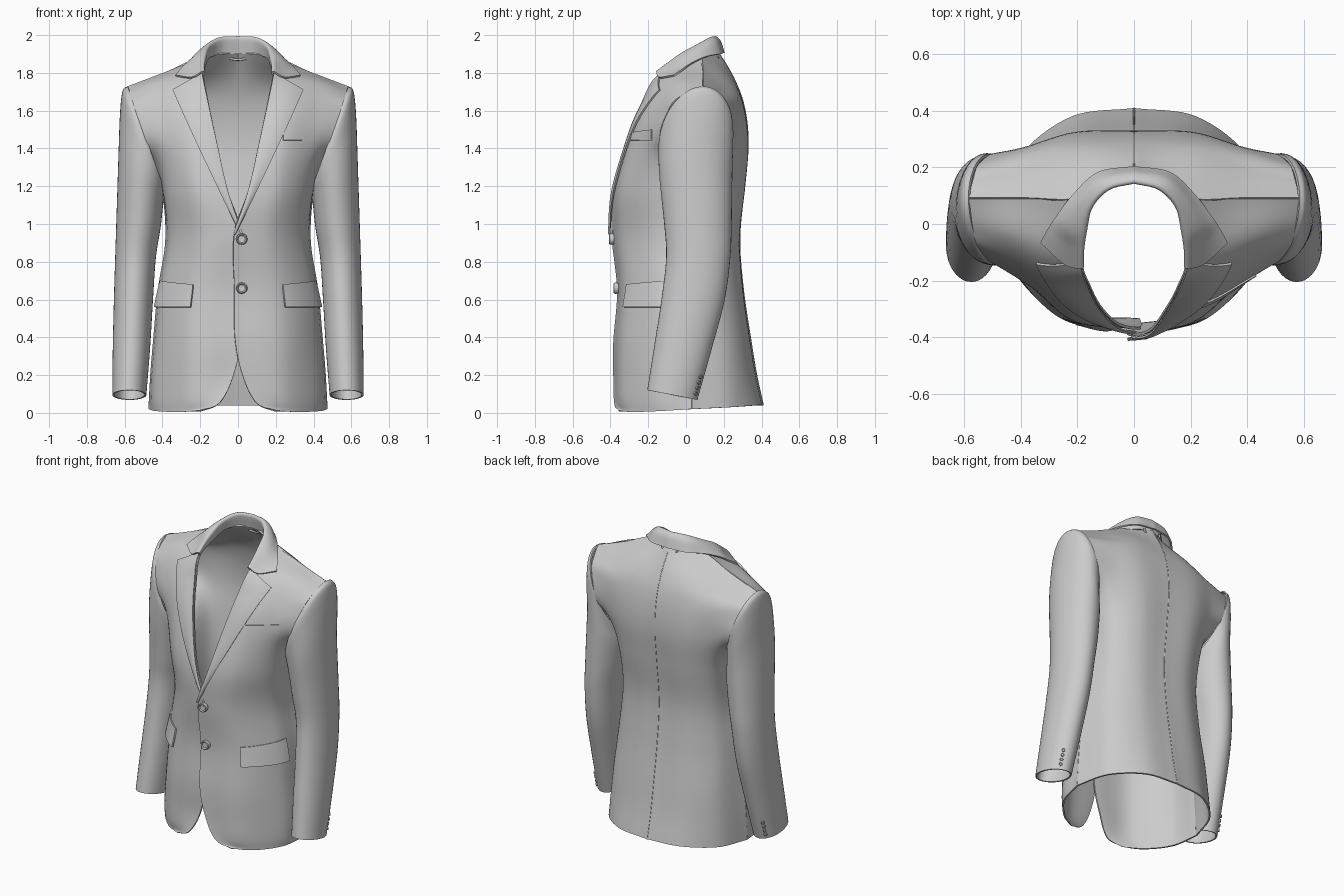
import bpy, math
from mathutils import Vector
from mathutils.bvhtree import BVHTree

if "Cube" in bpy.data.objects:
    bpy.data.objects.remove(bpy.data.objects["Cube"])


def cat(pts, t):
    """Smooth curve through evenly spaced points, t in 0..1."""
    n = len(pts) - 1
    f = min(max(t, 0), 1) * n
    i = min(int(f), n - 1)
    f -= i
    b, c = pts[i], pts[i + 1]
    a = pts[i - 1] if i > 0 else b * 2 - c
    d = pts[i + 2] if i + 2 <= n else c * 2 - b
    return (b * 2 + (c - a) * f + (a * 2 - b * 5 + c * 4 - d) * f ** 2
            + (b * 3 - a - c * 3 + d) * f ** 3) * 0.5


def vecs(rows):
    return [[Vector(p) for p in r] for r in rows]


def surf(net, u, v):
    return cat([cat(r, u) for r in net], v)


def grid(fn, nu, nv, wrap=False):
    cols = nu if wrap else nu + 1
    vs = [Vector(fn(i / nu, j / nv)) for j in range(nv + 1) for i in range(cols)]
    fs = [(j * cols + i, j * cols + (i + 1) % cols, (j + 1) * cols + (i + 1) % cols, (j + 1) * cols + i)
          for j in range(nv) for i in range(nu)]
    return vs, fs


def sheet(name, data, thick=0.01, mirror=False):
    me = bpy.data.meshes.new(name)
    me.from_pydata([tuple(v) for v in data[0]], [], data[1])
    ob = bpy.data.objects.new(name, me)
    bpy.context.collection.objects.link(ob)
    if mirror:
        ob.modifiers.new("mirror", 'MIRROR').merge_threshold = 0.002
    if thick:
        m = ob.modifiers.new("cloth", 'SOLIDIFY')
        m.thickness, m.offset = thick, 0
    bpy.ops.object.select_all(action='DESELECT')
    bpy.context.view_layer.objects.active = ob
    ob.select_set(True)
    for m in list(ob.modifiers):
        bpy.ops.object.modifier_apply(modifier=m.name)
    bpy.ops.object.shade_smooth_by_angle(angle=math.radians(40))
    return ob


def tube(name, pts, r):
    cu = bpy.data.curves.new(name, 'CURVE')
    cu.dimensions, cu.bevel_depth, cu.bevel_resolution = '3D', r, 2
    sp = cu.splines.new('POLY')
    sp.points.add(len(pts) - 1)
    for p, q in zip(sp.points, pts):
        p.co = (*q, 1)
    bpy.context.collection.objects.link(bpy.data.objects.new(name, cu))


def button(name, pos, normal, r):
    rim = [(0, .25), (.25, .3), (.6, .3), (.8, .5), (.95, .4), (1, .1), (.9, -.4)]
    rot = Vector((0, 0, 1)).rotation_difference(normal).to_matrix()

    def f(u, v):
        k = rim[round(v * 6)]
        a = u * math.tau
        return pos + rot @ Vector((k[0] * math.cos(a), k[0] * math.sin(a), k[1])) * r
    sheet(name, grid(f, 20, 6, True), 0)


# Front panel: rows from hem to shoulder, points from front edge to side / armhole
front = vecs([
    [(.20, -.355, .01), (.32, -.275, .005), (.43, -.14, .01), (.47, .03, .02)],
    [(.10, -.375, .05), (.27, -.32, .07), (.43, -.15, .07), (.465, .03, .08)],
    [(.03, -.38, .18), (.25, -.33, .20), (.425, -.15, .20), (.46, .03, .20)],
    [(-.015, -.38, .38), (.24, -.33, .38), (.41, -.15, .38), (.445, .03, .38)],
    [(-.02, -.36, .65), (.22, -.315, .65), (.385, -.15, .65), (.42, .03, .65)],
    [(-.02, -.39, .95), (.19, -.33, .93), (.345, -.16, .92), (.38, .04, .92)],
    [(.055, -.375, 1.18), (.23, -.33, 1.18), (.37, -.17, 1.18), (.402, .05, 1.19)],
    [(.115, -.295, 1.45), (.25, -.28, 1.45), (.39, -.20, 1.44), (.478, -.13, 1.42)],
    [(.155, -.22, 1.64), (.29, -.20, 1.63), (.43, -.135, 1.62), (.545, -.085, 1.61)],
    [(.185, -.13, 1.79), (.31, -.09, 1.765), (.45, -.04, 1.735), (.569, -.015, 1.68)],
    [(.19, .09, 1.885), (.32, .09, 1.825), (.45, .09, 1.775), (.582, .09, 1.725)]])
front_under = [[p + Vector((0, .022, 0)) if i == 0 and p.x < .06 else p
                for i, p in enumerate(r)] for r in front]

# Back panel: points from centre back to side / armhole
back = vecs([
    [(0, .405, .04), (.22, .375, .04), (.40, .235, .03), (.47, .03, .02)],
    [(0, .37, .20), (.215, .345, .20), (.385, .23, .20), (.46, .03, .20)],
    [(0, .34, .38), (.21, .32, .38), (.37, .22, .38), (.445, .03, .38)],
    [(0, .30, .65), (.20, .285, .65), (.35, .19, .65), (.42, .03, .65)],
    [(0, .28, .92), (.19, .27, .92), (.325, .19, .92), (.38, .04, .92)],
    [(0, .305, 1.19), (.20, .30, 1.19), (.345, .215, 1.19), (.402, .05, 1.19)],
    [(0, .325, 1.42), (.21, .32, 1.42), (.38, .265, 1.42), (.478, .235, 1.42)],
    [(0, .307, 1.61), (.22, .295, 1.62), (.40, .25, 1.62), (.545, .21, 1.61)],
    [(0, .255, 1.76), (.20, .235, 1.75), (.40, .185, 1.71), (.569, .15, 1.68)],
    [(0, .17, 1.91), (.19, .09, 1.885), (.385, .09, 1.80), (.582, .09, 1.725)]])
sheet("back_panel", grid(lambda u, v: surf(back, u, v), 24, 60), mirror=True)
tube("back_seam", [surf(back, 0, i / 40) + Vector((0, .004, 0)) for i in range(40)], .003)

# Collar: rows from centre back to notch, points stand, fold, fall, outer edge
collar = vecs([
    [(0, .16, 1.90), (0, .148, 1.985), (0, .178, 1.97), (0, .20, 1.905)],
    [(.09, .14, 1.90), (.09, .125, 1.98), (.11, .155, 1.965), (.125, .18, 1.90)],
    [(.155, .075, 1.88), (.152, .06, 1.945), (.18, .085, 1.935), (.21, .105, 1.885)],
    [(.175, -.02, 1.84), (.175, -.03, 1.895), (.22, -.01, 1.89), (.27, .03, 1.85)],
    [(.185, -.09, 1.81), (.185, -.095, 1.85), (.235, -.075, 1.83), (.305, -.02, 1.815)],
    [(.185, -.14, 1.785), (.187, -.155, 1.805), (.245, -.14, 1.775), (.33, -.065, 1.785)]])
sheet("collar", grid(lambda u, v: surf(collar, u, v), 24, 40), mirror=True)
tube("hanger_loop", [(.06 * math.cos(a), .17, 1.905 - .035 * abs(math.sin(a)) ** .6)
                     for a in [math.pi * i / 16 for i in range(17)]], .006)

# Sleeve rings: inner x z, outer x z, front y, back y, lean, cuff tilt
rings = [Vector(r) for r in [
    (.40, 1.20, .582, 1.725, -.13, .24, .035, 0),
    (.398, 1.19, .607, 1.70, -.138, .243, .03, 0),
    (.398, 1.17, .62, 1.58, -.14, .243, .02, 0),
    (.40, 1.12, .628, 1.36, -.135, .24, 0, 0),
    (.415, .98, .638, 1.05, -.112, .237, 0, 0),
    (.44, .82, .645, .83, -.10, .23, 0, 0),
    (.455, .60, .652, .60, -.125, .20, 0, 0),
    (.47, .35, .658, .34, -.163, .13, 0, .01),
    (.49, .095, .66, .095, -.20, .055, 0, .025)]]


def sleeve(u, v):
    ix, iz, ox, oz, f, b, lean, tilt = cat(rings, v)
    c, s = math.cos(u * math.tau), math.sin(u * math.tau)
    return Vector(((ix + ox) / 2 + c * (ox - ix) / 2, (f + b) / 2 + s * (b - f) / 2 + lean * c,
                   (iz + oz) / 2 + c * (oz - iz) / 2 - tilt * s))


sheet("sleeves", grid(sleeve, 40, 64, True), mirror=True)

roll = [Vector(p) for p in [(-.02, 0, .95), (.055, 0, 1.18), (.115, 0, 1.45), (.155, 0, 1.64), (.187, 0, 1.80)]]

# Parts made for each side of the jacket
for s, side, net in ((1, "left", front), (-1, "right", front_under)):
    data = grid(lambda u, v: surf(net, u, v), 28, 72)
    tree = BVHTree.FromPolygons(data[0], data[1])

    def flat(x, z, off):
        hit = tree.ray_cast(Vector((x, -1, z)), Vector((0, 1, 0)))[0]
        if hit is None:
            hit = tree.find_nearest(Vector((x, -.3, z)))[0]
        return Vector((x, hit.y - off, z))

    def around(a, z, off):
        d = Vector((math.cos(a), -math.sin(a), 0))
        hit = tree.ray_cast(Vector((0, 0, z)), d)[0] or d * .42 + Vector((0, 0, z))
        return hit + d * off

    def flip(g):
        return [Vector((p.x * s, p.y, p.z)) for p in g[0]], g[1]

    sheet(side + "_front_panel", flip(data))

    # Lapel lying on the chest
    def lapel(u, v):
        p = cat(roll, v)
        q = Vector((-.018, 0, .945)).lerp(Vector((.345, 0, 1.71)), v)
        q.x += .03 * v * (1 - v)
        p = p.lerp(q, .02 + .98 * u)
        return flat(p.x, p.z, .013 + .006 * math.sin(u * math.pi))
    sheet(side + "_lapel", flip(grid(lapel, 14, 50)), .009)

    # Hip pocket flap, flared at its lower edge
    def flap(u, v):
        a = math.radians(53 - 42 * u)
        return around(a, .56 + v * (.12 + .02 * u), .008 + .016 * (1 - v))
    sheet(side + "_pocket_flap", flip(grid(flap, 16, 6)))

    # Sleeve buttons along the back of the cuff
    for i in range(4):
        v = .985 - i * .014
        p = sleeve(.165, v)
        n = (sleeve(.175, v) - sleeve(.155, v)).cross(sleeve(.165, v - .01) - p).normalized()
        if n.x < 0:
            n = -n
        p += n * .008
        button(side + "_cuff_button", Vector((p.x * s, p.y, p.z)), Vector((n.x * s, n.y, n.z)), .011)

    if s == 1:
        # Breast pocket welt and the two front buttons
        sheet("breast_pocket", grid(lambda u, v: flat(.24 + .19 * u, 1.443 + v * (.042 + .015 * u), .008), 12, 3), .008)
        for z in (.92, .66):
            button("front_button", flat(.02, z, .014), Vector((0, -1, 0)), .03)
